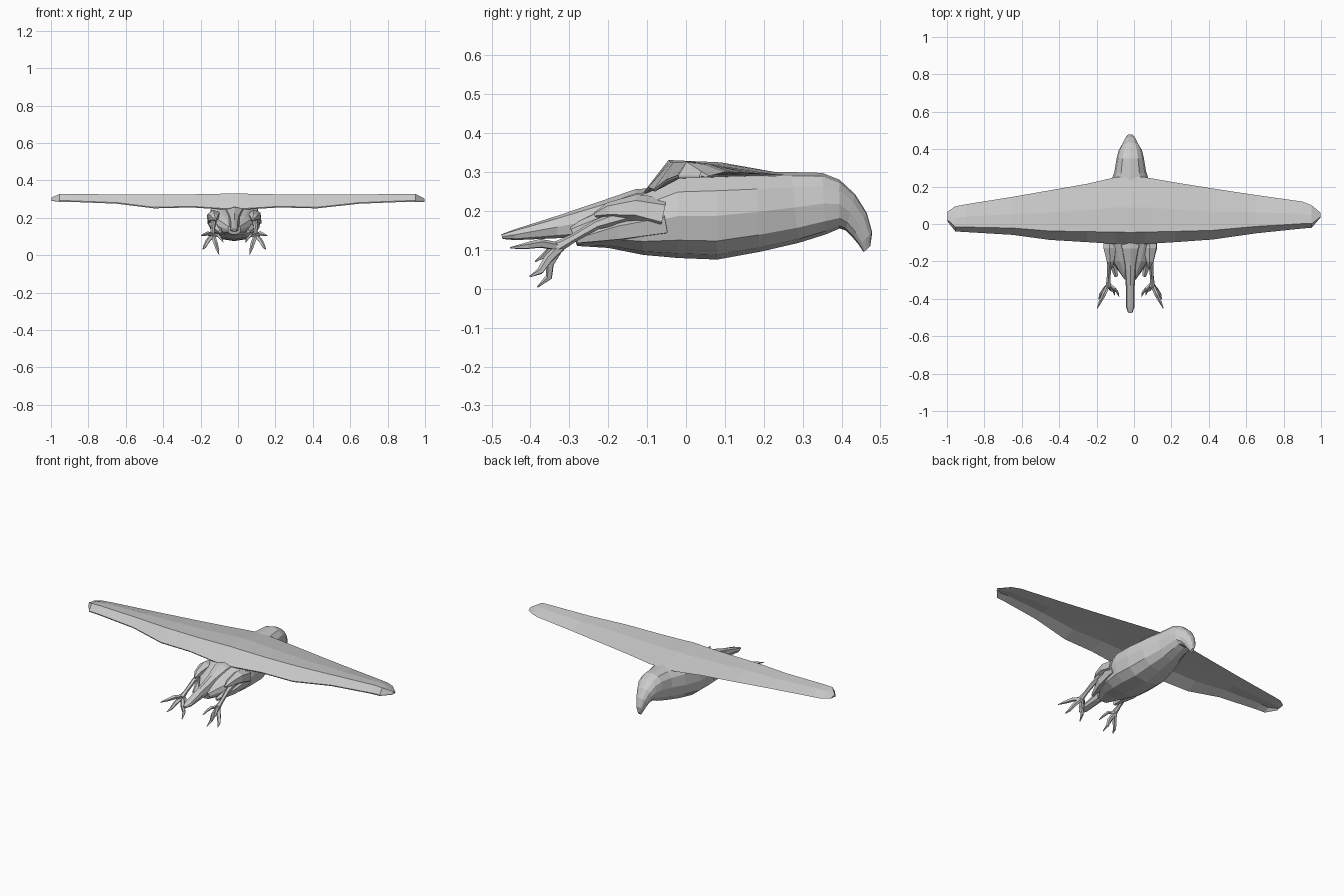
import bpy, bmesh, math
from mathutils import Vector

CX = -0.02  # body centre line

plumage = bpy.data.materials.new("pale_grey")
plumage.diffuse_color = (0.6, 0.6, 0.6, 1)


def loft(name, rings):
    """Skin a list of equal-length point rings, capping both ends."""
    bm = bmesh.new()
    vs = [[bm.verts.new(p) for p in r] for r in rings]
    n = len(vs[0])
    for a, b in zip(vs, vs[1:]):
        for i in range(n):
            j = (i + 1) % n
            bm.faces.new((a[i], a[j], b[j], b[i]))
    bm.faces.new(vs[0])
    bm.faces.new(vs[-1])
    bmesh.ops.recalc_face_normals(bm, faces=bm.faces)
    me = bpy.data.meshes.new(name)
    bm.to_mesh(me)
    bm.free()
    me.materials.append(plumage)
    ob = bpy.data.objects.new(name, me)
    bpy.context.collection.objects.link(ob)
    return ob


def oval_rings(stations, sides, power=0.8):
    """Stations: (top y, top z, bottom y, bottom z, half width)."""
    rings = []
    for ty, tz, by, bz, w in stations:
        ring = []
        for k in range(sides):
            a = 2 * math.pi * k / sides
            c, s = math.cos(a), math.sin(a)
            c = math.copysign(abs(c) ** power, c)
            t = (math.copysign(abs(s) ** power, s) + 1) / 2
            ring.append((CX + w * c, by + (ty - by) * t, bz + (tz - bz) * t))
        rings.append(ring)
    return rings


def tube(name, pts, sides=6):
    """Tapered limb through points (x, y, z, radius)."""
    P = [Vector(p[:3]) for p in pts]
    rings = []
    for i, p in enumerate(P):
        d = (P[min(i + 1, len(P) - 1)] - P[max(i - 1, 0)]).normalized()
        u = d.cross(Vector((1, 0, 0.1))).normalized()
        v = d.cross(u)
        r = pts[i][3]
        rings.append([p + r * (u * math.cos(2 * math.pi * k / sides) +
                               v * math.sin(2 * math.pi * k / sides))
                      for k in range(sides)])
    return loft(name, rings)


# Body, head and hooked beak in one skin
loft("body", oval_rings([
    (-0.30, 0.165, -0.28, 0.11, 0.035),
    (-0.20, 0.215, -0.20, 0.105, 0.10),
    (-0.11, 0.250, -0.11, 0.087, 0.13),
    (-0.02, 0.295, -0.02, 0.079, 0.14),
    (0.08, 0.300, 0.08, 0.075, 0.135),
    (0.18, 0.300, 0.19, 0.095, 0.115),
    (0.27, 0.300, 0.29, 0.118, 0.085),
    (0.35, 0.298, 0.36, 0.140, 0.072),
    (0.395, 0.280, 0.395, 0.155, 0.062),
    (0.435, 0.243, 0.41, 0.150, 0.046),
    (0.465, 0.195, 0.43, 0.130, 0.031),
    (0.479, 0.145, 0.445, 0.112, 0.020),
    (0.474, 0.110, 0.457, 0.094, 0.008)], 12))

# Narrow tail
loft("tail", oval_rings([
    (-0.07, 0.26, -0.07, 0.17, 0.085),
    (-0.13, 0.256, -0.13, 0.16, 0.055),
    (-0.22, 0.225, -0.22, 0.135, 0.034),
    (-0.33, 0.188, -0.33, 0.13, 0.024),
    (-0.44, 0.153, -0.44, 0.125, 0.024),
    (-0.475, 0.140, -0.472, 0.128, 0.012)], 8))

# Wings: one span, each station (x, leading y, trailing y, leading z, ridge z, trailing z)
span = [
    (-0.998, 0.065, 0.015, 0.30, 0.308, 0.29),
    (-0.955, 0.095, -0.040, 0.30, 0.326, 0.285),
    (-0.90, 0.105, -0.043, 0.30, 0.328, 0.285),
    (-0.65, 0.145, -0.058, 0.298, 0.324, 0.275),
    (-0.45, 0.180, -0.085, 0.296, 0.325, 0.25),
    (-0.25, 0.215, -0.097, 0.295, 0.325, 0.255),
    (-0.10, 0.250, -0.107, 0.292, 0.328, 0.245),
    (CX, 0.252, -0.110, 0.296, 0.331, 0.24),
    (0.06, 0.250, -0.107, 0.292, 0.328, 0.245),
    (0.22, 0.222, -0.097, 0.295, 0.325, 0.255),
    (0.42, 0.190, -0.083, 0.296, 0.325, 0.25),
    (0.65, 0.155, -0.050, 0.298, 0.324, 0.275),
    (0.90, 0.120, -0.024, 0.30, 0.328, 0.285),
    (0.95, 0.100, -0.020, 0.30, 0.326, 0.285),
    (0.998, 0.060, 0.035, 0.29, 0.302, 0.285)]
wing_rings = []
for x, ly, ty, lz, rz, tz in span:
    c = ly - ty
    wing_rings.append([
        (x, ly, lz), (x, ty + 0.55 * c, rz - 0.006), (x, ty + 0.18 * c, rz),
        (x, ty, tz + 0.006), (x, ty + 0.01 * c, tz),
        (x, ty + 0.25 * c, (tz + rz) / 2 - 0.003), (x, ty + 0.6 * c, lz - 0.004)])
loft("wings", wing_rings)

for side, s in (("left", -1), ("right", 1)):
    def at(dx, *rest):
        return (CX + s * dx,) + rest

    # Feathered thigh, flank feather and shank
    tube(side + "_thigh", [at(0.105, -0.06, 0.19, 0.045), at(0.108, -0.13, 0.205, 0.038),
                           at(0.105, -0.20, 0.20, 0.022), at(0.10, -0.235, 0.19, 0.006)], 6)
    tube(side + "_flank_feather", [at(0.11, -0.05, 0.17, 0.035), at(0.10, -0.17, 0.15, 0.030),
                                   at(0.075, -0.28, 0.125, 0.010)], 5)
    tube(side + "_shank", [at(0.108, -0.15, 0.19, 0.020), at(0.112, -0.23, 0.165, 0.013),
                           at(0.116, -0.29, 0.130, 0.011), at(0.118, -0.335, 0.105, 0.016)], 6)
    # Toes with pointed claws
    toes = {
        "outer": [at(0.118, -0.325, 0.108, 0.011), at(0.140, -0.375, 0.116, 0.012),
                  at(0.158, -0.41, 0.110, 0.009), at(0.177, -0.452, 0.105, 0.002)],
        "middle": [at(0.118, -0.325, 0.105, 0.012), at(0.142, -0.355, 0.075, 0.012),
                   at(0.158, -0.375, 0.045, 0.009), at(0.168, -0.402, 0.031, 0.002)],
        "inner": [at(0.115, -0.325, 0.105, 0.012), at(0.100, -0.350, 0.065, 0.012),
                  at(0.090, -0.352, 0.030, 0.009), at(0.082, -0.382, 0.004, 0.002)],
        "hind": [at(0.115, -0.320, 0.105, 0.010), at(0.085, -0.345, 0.105, 0.009),
                 at(0.068, -0.365, 0.085, 0.007), at(0.060, -0.388, 0.070, 0.002)]}
    for toe, pts in toes.items():
        tube(side + "_" + toe + "_toe", pts, 5)
